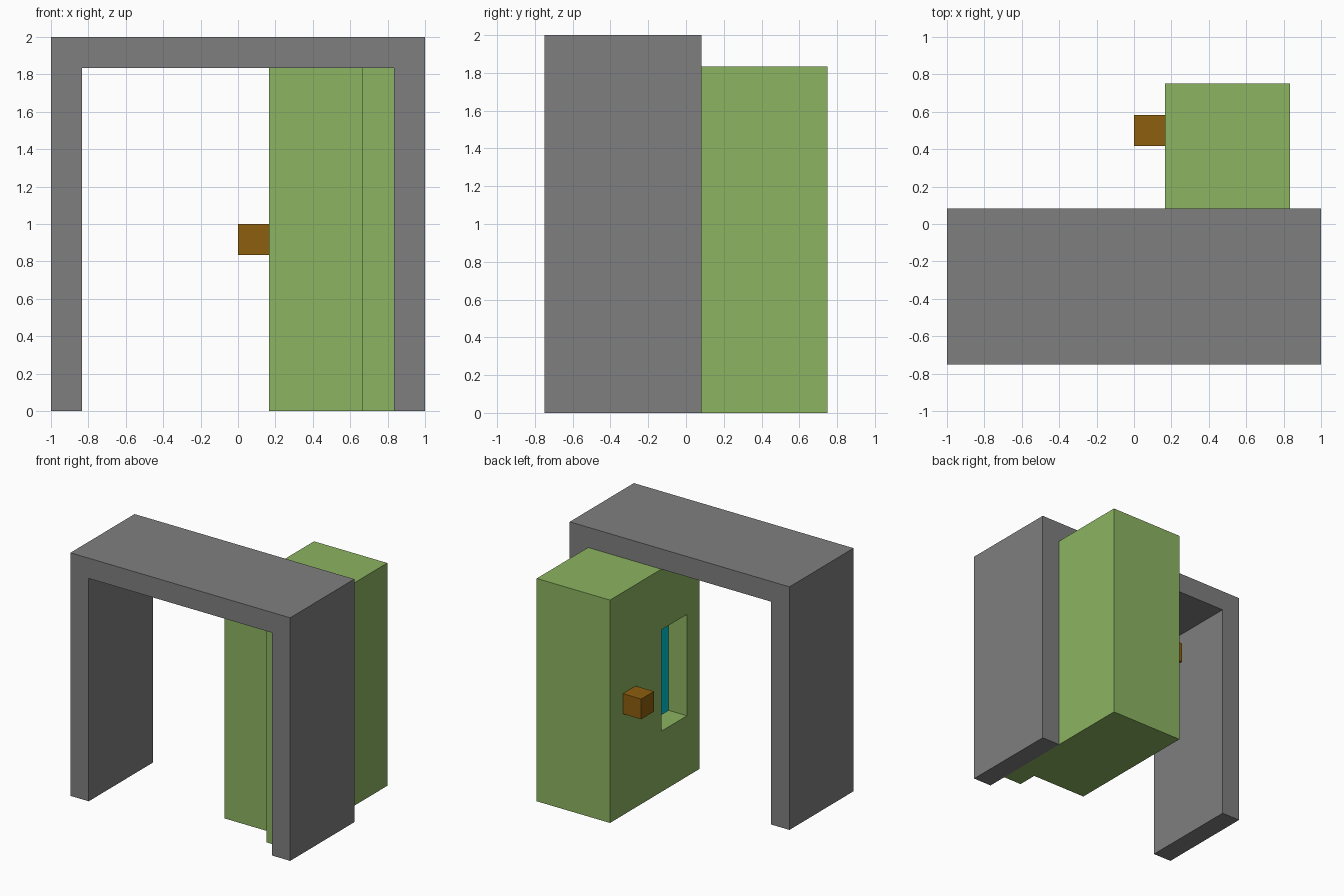
import bpy
import bmesh
from mathutils import Vector

cube = bpy.data.objects.get("Cube")
if cube:
    bpy.data.objects.remove(cube, do_unlink=True)

U = 1 / 6  # building module


def material(name, rgb):
    """Flat material from sRGB 0-255 values."""
    lin = [((c / 255 + 0.055) / 1.055) ** 2.4 if c > 10 else c / 255 / 12.92 for c in rgb]
    mat = bpy.data.materials.new(name)
    mat.use_nodes = True
    mat.diffuse_color = (*lin, 1)
    mat.node_tree.nodes["Principled BSDF"].inputs["Base Color"].default_value = (*lin, 1)
    return mat


GREY = material("frame grey", (127, 127, 127))
GREEN = material("door green", (140, 180, 97))
BROWN = material("handle brown", (140, 95, 14))
TEAL = material("glass teal", (0, 195, 205))


def prism(profile, direction):
    """Extrude a closed outline along a direction."""
    bm = bmesh.new()
    face = bm.faces.new([bm.verts.new(p) for p in profile])
    ext = bmesh.ops.extrude_face_region(bm, geom=[face])["geom"]
    verts = [v for v in ext if isinstance(v, bmesh.types.BMVert)]
    bmesh.ops.translate(bm, verts=verts, vec=direction)
    bmesh.ops.recalc_face_normals(bm, faces=bm.faces[:])
    return bm


def finish(bm, name, *mats):
    mesh = bpy.data.meshes.new(name)
    bm.to_mesh(mesh)
    bm.free()
    for mat in mats:
        mesh.materials.append(mat)
    obj = bpy.data.objects.new(name, mesh)
    bpy.context.collection.objects.link(obj)
    return obj


# Door frame: arch outline extruded front to back
arch = [(-6, 0), (-6, 12), (6, 12), (6, 0), (5, 0), (5, 11), (-5, 11), (-5, 0)]
frame = prism([(x * U, -4.5 * U, z * U) for x, z in arch], (0, 5 * U, 0))
finish(frame, "door_frame", GREY)

# Door swung open, with the hinge strip at its front corner
plan = [(1, -2.5), (4, -2.5), (4, -3.5), (5, -3.5), (5, 4.5), (1, 4.5)]
door = prism([(x * U, y * U, 0) for x, y in plan], (0, 0, 11 * U))

# Recessed window in the outer side of the door
pane = min(door.faces, key=lambda f: f.normal.x * 100 + f.calc_center_median().x)
bmesh.ops.inset_individual(door, faces=[pane], thickness=U)
mid = pane.calc_center_median()
for v in pane.verts:
    v.co.y = (-1.5 if v.co.y < mid.y else 0.5) * U
    v.co.z = (3 if v.co.z < mid.z else 8) * U
ext = bmesh.ops.extrude_discrete_faces(door, faces=[pane])["faces"]
glass = ext[0]
# Connect the glass to the opening with four reveal walls
rim = [e for e in door.edges if e.is_boundary]
inner = [e for e in glass.edges]
outer = [e for e in rim if e not in inner]
bmesh.ops.translate(door, verts=glass.verts[:], vec=Vector((U, 0, 0)))
bmesh.ops.bridge_loops(door, edges=inner + outer)
glass.material_index = 1
bmesh.ops.recalc_face_normals(door, faces=door.faces[:])
finish(door, "door", GREEN, TEAL)

# Handle block
square = [(0, 2.5), (1, 2.5), (1, 3.5), (0, 3.5)]
handle = prism([(x * U, y * U, 5 * U) for x, y in square], (0, 0, U))
finish(handle, "door_handle", BROWN)
